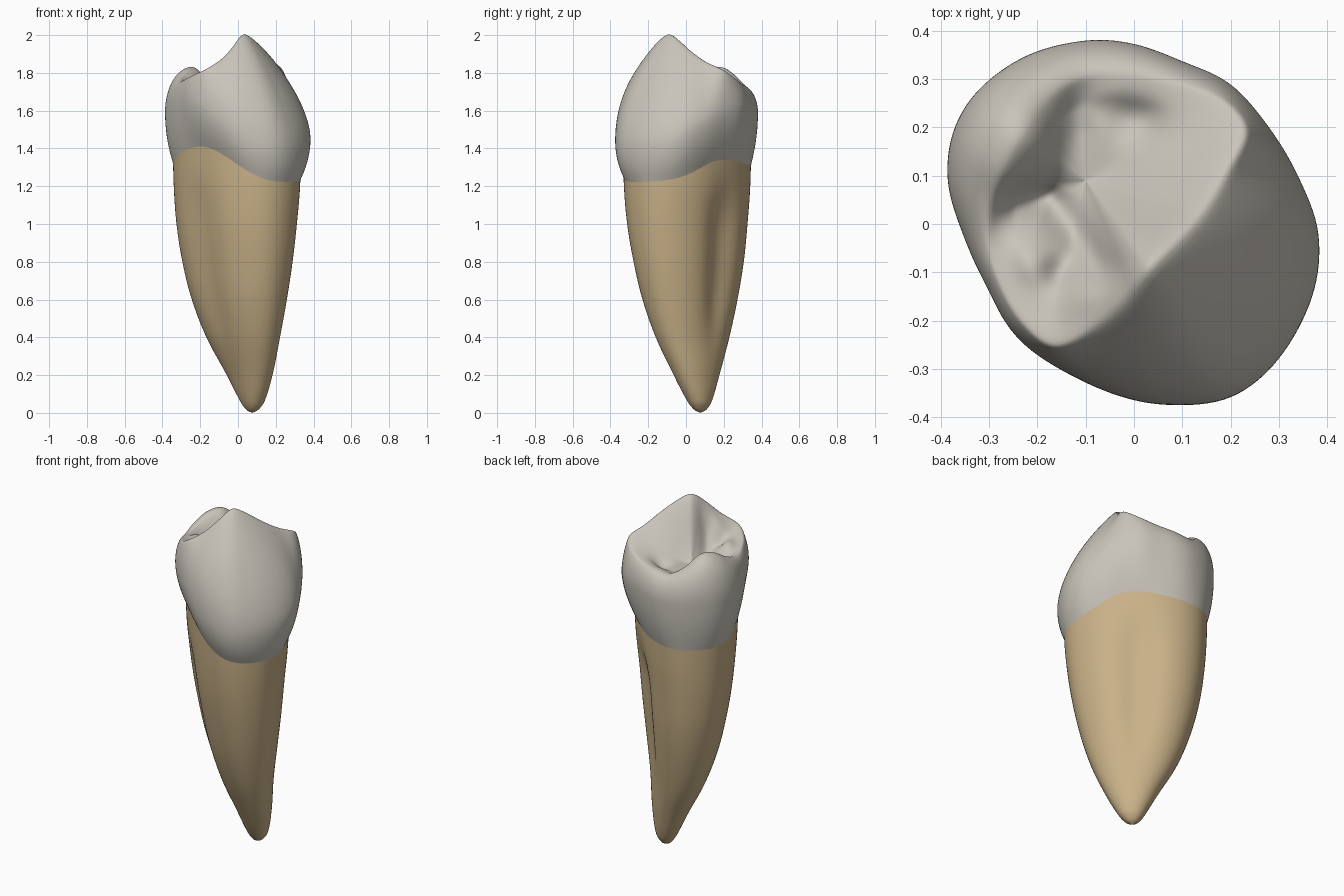
import bpy, bmesh, math
from mathutils import Vector

if "Cube" in bpy.data.objects:
    bpy.data.objects.remove(bpy.data.objects["Cube"])

R2 = math.sqrt(2)
COLS = 160


def material(name, rgb):
    m = bpy.data.materials.new(name)
    m.diffuse_color = (*rgb, 1)
    m.use_nodes = True
    m.node_tree.nodes["Principled BSDF"].inputs["Base Color"].default_value = m.diffuse_color
    return m


def to_uv(x, y):      # u = cheek direction (+x -y), v = across the tooth
    return (x - y) / R2, (x + y) / R2


def to_xy(u, v):
    return (u + v) / R2, (v - u) / R2


def catmull(rows, t):  # closed smooth curve through the rows
    n = len(rows)
    i = int(math.floor(t))
    f = t - i
    return [0.5 * (2 * b + (c - a) * f + (2 * a - 5 * b + 4 * c - d) * f * f
                   + (3 * b - a - 3 * c + d) * f ** 3)
            for a, b, c, d in zip(*[rows[(i + k) % n] for k in (-1, 0, 1, 2)])]


def hermite(rows, z):  # smooth lookup of the columns by the first value
    z = min(max(z, rows[0][0]), rows[-1][0] - 1e-6)
    i = max(k for k in range(len(rows) - 1) if rows[k][0] <= z)

    def slope(k, c):
        a, b = rows[max(k - 1, 0)], rows[min(k + 1, len(rows) - 1)]
        return (b[c] - a[c]) / (b[0] - a[0])
    h = rows[i + 1][0] - rows[i][0]
    s = (z - rows[i][0]) / h
    return [(2 * s**3 - 3 * s * s + 1) * rows[i][c] + (s**3 - 2 * s * s + s) * h * slope(i, c)
            + (3 * s * s - 2 * s**3) * rows[i + 1][c] + (s**3 - s * s) * h * slope(i + 1, c)
            for c in range(1, len(rows[0]))]


# Root sections: z, centre u, centre v, half width u, half width v
ROOT = [(0, 0, .107, 0, 0), (.015, 0, .107, .032, .026), (.06, .003, .105, .068, .054),
        (.2, .004, .083, .138, .092), (.4, -.005, .044, .228, .14), (.6, -.01, .02, .292, .184),
        (.8, -.012, .008, .337, .216), (1.0, -.01, 0, .365, .24), (1.2, -.008, 0, .38, .256),
        (1.5, -.008, 0, .386, .265)]


def root_point(psi, z):
    uc, vc, au, av = hermite(ROOT, z)
    c, s = math.cos(psi), math.sin(psi)
    # lengthwise grooves on the two flat sides
    fade = math.exp(-((z - .8) / .38) ** 4)
    depth = .17 if s > 0 else .11
    dip = 1.03 - depth * fade * math.exp(-((c + .08) / .3) ** 2)
    full = (abs(c) ** 2.15 + abs(s) ** 2.15) ** (-1 / 2.15)   # slightly squared oval
    x, y = to_xy(uc + au * c * full, vc + av * s * full * dip)
    return Vector((x, y, z))


def neck_height(psi):
    c, s = math.cos(psi), math.sin(psi)
    low = 1.265 - .042 * c
    high = 1.34 if s > 0 else 1.41
    power = (8 if s > 0 else 4) if c > 0 else 3
    return low + (high - low) * abs(s) ** power


# Crown columns: rim x, y, z and widest outline x, y
CROWN = [(.045, -.085, 2.01, .30, -.28), (.10, -.03, 1.968, .37, -.15),
         (.15, .03, 1.915, .383, -.02), (.195, .11, 1.86, .34, .1),
         (.23, .195, 1.82, .28, .2), (.175, .255, 1.775, .20, .29),
         (.08, .285, 1.745, .10, .337), (-.02, .305, 1.73, 0, .373),
         (-.11, .30, 1.725, -.1, .38), (-.18, .255, 1.77, -.22, .35),
         (-.23, .19, 1.83, -.32, .28), (-.27, .12, 1.822, -.375, .19),
         (-.295, .05, 1.78, -.385, .08), (-.298, -.03, 1.755, -.347, -.04),
         (-.28, -.11, 1.765, -.305, -.13), (-.235, -.195, 1.79, -.255, -.22),
         (-.165, -.252, 1.825, -.18, -.285), (-.08, -.213, 1.882, -.05, -.35),
         (-.02, -.165, 1.95, .07, -.375), (.015, -.12, 1.998, .2, -.36)]
columns = []
for i in range(COLS):
    rx, ry, rz, ex, ey = catmull(CROWN, i * len(CROWN) / COLS)
    u, v = to_uv(ex, ey)
    psi = math.atan2(v / .34, u / .41)
    ez = 1.5 - .22 * u + (.11 if v > 0 else .15) * abs(math.sin(psi)) ** 4
    columns.append((Vector((rx, ry, rz)), Vector((ex, ey, ez)), psi))

# Chewing surface details
CENTRE = Vector((-.10, .09, 1.695))
GROOVES = [((-.12, .36), (-.13, .2), .025, .045), ((-.13, .2), (-.18, .06), .025, .045),
           ((-.18, .06), (-.33, .01), .04, .035), ((-.18, .06), (-.07, -.09), .035, .035),
           ((-.13, .25), (.02, .22), .012, .035)]
BUMPS = [(-.19, .06, -.035, .05), (0, .215, -.02, .05), (-.155, -.1, -.025, .03),
         (-.21, -.08, .03, .05), (-.1, -.15, .02, .05), (.04, .1, .012, .07)]


def detail(x, y):
    p, total = Vector((x, y)), 0
    cut = 0
    for a, b, depth, width in GROOVES:
        a, b = Vector(a), Vector(b)
        t = min(max((p - a).dot(b - a) / (b - a).length_squared, 0), 1)
        cut = max(cut, depth * math.exp(-((p - a - (b - a) * t).length / width) ** 2))
    for bx, by, h, width in BUMPS:
        total += h * math.exp(-((x - bx) ** 2 + (y - by) ** 2) / width ** 2)
    return total - cut


def loft(name, rings, mat, smooth_rounds=0, cap=None):
    bm = bmesh.new()
    grid = [[bm.verts.new(p) for p in ring] for ring in rings]
    for a, b in zip(grid, grid[1:]):
        for i in range(COLS):
            j = (i + 1) % COLS
            bm.faces.new((a[i], a[j], b[j], b[i]))
    if cap is not None:      # fan that closes the last ring
        tip = bm.verts.new(cap)
        for i in range(COLS):
            bm.faces.new((grid[-1][i], grid[-1][(i + 1) % COLS], tip))
    inner = [v for ring in grid[1:] for v in ring]
    for _ in range(smooth_rounds):
        bmesh.ops.smooth_vert(bm, verts=inner, factor=.5,
                              use_axis_x=True, use_axis_y=True, use_axis_z=True)
    bmesh.ops.remove_doubles(bm, verts=bm.verts, dist=1e-5)
    for f in bm.faces:
        f.smooth = True
    me = bpy.data.meshes.new(name)
    bm.to_mesh(me)
    bm.free()
    me.materials.append(mat)
    ob = bpy.data.objects.new(name, me)
    bpy.context.collection.objects.link(ob)
    return ob


# Root, from the tip to just inside the crown
rings = []
for k in range(61):
    w = (k / 60) ** 1.7
    rings.append([root_point(psi, w * (neck_height(psi) + .01)) for _, _, psi in columns])
loft("root", rings, material("root tan", (.58, .44, .245)))

# Crown: neck to widest line, widest line to rim, rim to central basin
rings = []
for k in range(14):
    t = k / 14
    ring = []
    for rim, eq, psi in columns:
        base = root_point(psi, neck_height(psi))
        g = 1 - (1 - t) ** (2.2 - .5 * math.sin(psi) ** 2)
        ring.append(Vector((base.x + (eq.x - base.x) * g, base.y + (eq.y - base.y) * g,
                            base.z + (eq.z - base.z) * t)))
    rings.append(ring)
for k in range(30):
    a = k / 30
    ring = []
    for rim, eq, psi in columns:
        # cheek side slopes up to a crest, tongue side rounds over
        round_over = min(1, max(0, .45 - 1.1 * math.cos(psi)))
        s = math.sin(a * math.pi / 2) * round_over + a * (1 - round_over)
        power = 1.6 + .6 * max(0, -math.sin(psi))
        f = math.sqrt(1 - s * s) * round_over + (1 - s ** power) * (1 - round_over)
        ring.append(Vector((rim.x + (eq.x - rim.x) * f, rim.y + (eq.y - rim.y) * f,
                            eq.z + (rim.z - eq.z) * s)))
    rings.append(ring)
for k in range(36):
    w = k / 36
    e = .4 * w + .6 * w * w * (3 - 2 * w)
    ring = []
    for rim, eq, psi in columns:
        p = rim.lerp(CENTRE, w)
        p.z = rim.z + (CENTRE.z - rim.z) * e + detail(p.x, p.y) * min(1, w * 4)
        ring.append(p)
    rings.append(ring)
tip = CENTRE.copy()
tip.z += detail(tip.x, tip.y)
loft("crown", rings, material("enamel white", (.58, .55, .49)), 6, tip)
